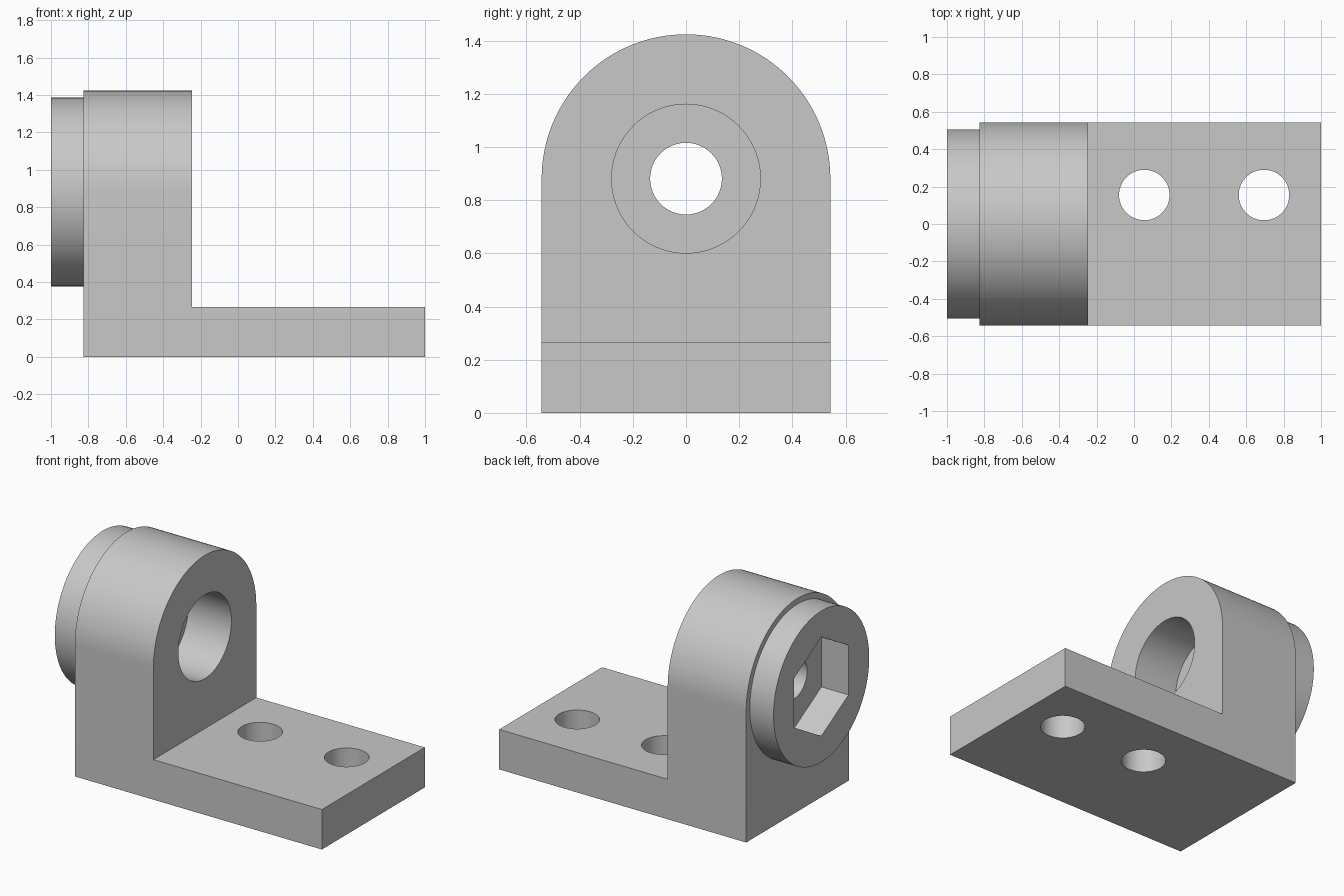
import bpy, bmesh
from math import pi, cos, sin, radians
from mathutils import Matrix

if "Cube" in bpy.data.objects:
    bpy.data.objects.remove(bpy.data.objects["Cube"], do_unlink=True)

HALF_W = 0.543      # half width, also the radius of the rounded top
AXIS_Z = 0.881      # height of the bore axis
X_BACK, X_STEP, X_END = -0.825, -0.245, 1.0
BASE_H = 0.267

grey = bpy.data.materials.new("plain grey")
grey.use_nodes = True
colour = (0.58, 0.58, 0.58, 1)
grey.diffuse_color = colour
grey.node_tree.nodes["Principled BSDF"].inputs["Base Color"].default_value = colour


def finish(name, bm):
    """Turn a bmesh into a named object."""
    bmesh.ops.recalc_face_normals(bm, faces=bm.faces)
    mesh = bpy.data.meshes.new(name)
    bm.to_mesh(mesh)
    bm.free()
    mesh.materials.append(grey)
    obj = bpy.data.objects.new(name, mesh)
    bpy.context.collection.objects.link(obj)
    return obj


def extrude_x(name, outline, x0, x1):
    """Extrude a closed (y, z) outline along x."""
    bm = bmesh.new()
    face = bm.faces.new([bm.verts.new((x0, y, z)) for y, z in outline])
    new = bmesh.ops.extrude_face_region(bm, geom=[face])["geom"]
    moved = [v for v in new if isinstance(v, bmesh.types.BMVert)]
    bmesh.ops.translate(bm, verts=moved, vec=(x1 - x0, 0, 0))
    return finish(name, bm)


def ring(radius, sides, span=2 * pi):
    """Points on an arc around the bore axis, starting at +y."""
    count = sides if span == 2 * pi else sides + 1
    return [(radius * cos(span * i / sides), AXIS_Z + radius * sin(span * i / sides))
            for i in range(count)]


def combine(target, tool, operation):
    mod = target.modifiers.new(tool.name, 'BOOLEAN')
    mod.operation, mod.solver, mod.object = operation, 'EXACT', tool
    bpy.context.view_layer.objects.active = target
    bpy.ops.object.modifier_apply(modifier=mod.name)
    bpy.data.objects.remove(tool, do_unlink=True)


# Upright block with a rounded top
arch = ring(HALF_W, 64, pi) + [(-HALF_W, 0), (HALF_W, 0)]
bracket = extrude_x("bracket", arch, X_BACK, X_STEP)

# Base plate, overlapping into the upright
plate = [(-HALF_W, 0), (HALF_W, 0), (HALF_W, BASE_H), (-HALF_W, BASE_H)]
combine(bracket, extrude_x("base_plate", plate, -0.5, X_END), 'UNION')

# Round boss on the outer side
combine(bracket, extrude_x("boss", ring(0.505, 96), -1.0, -0.7), 'UNION')

# Hexagonal pocket with upright side walls
hexagon = [(z - AXIS_Z, y + AXIS_Z) for y, z in ring(0.331, 6)]
combine(bracket, extrude_x("hex_pocket", hexagon, -1.1, -0.8), 'DIFFERENCE')

# Counterbore and through hole
combine(bracket, extrude_x("counterbore", ring(0.28, 72), -0.565, -0.1), 'DIFFERENCE')
combine(bracket, extrude_x("through_hole", ring(0.135, 48), -0.9, -0.4), 'DIFFERENCE')

# Two mounting holes in the base plate
for x in (0.055, 0.695):
    bm = bmesh.new()
    bmesh.ops.create_cone(bm, cap_ends=True, segments=48, radius1=0.135, radius2=0.135,
                          depth=1, matrix=Matrix.Translation((x, 0.155, 0.1)))
    combine(bracket, finish("mounting_hole", bm), 'DIFFERENCE')

# Smooth the round walls, keep machined edges sharp
bpy.ops.object.select_all(action='DESELECT')
bracket.select_set(True)
bpy.context.view_layer.objects.active = bracket
bpy.ops.object.shade_smooth_by_angle(angle=radians(30))
